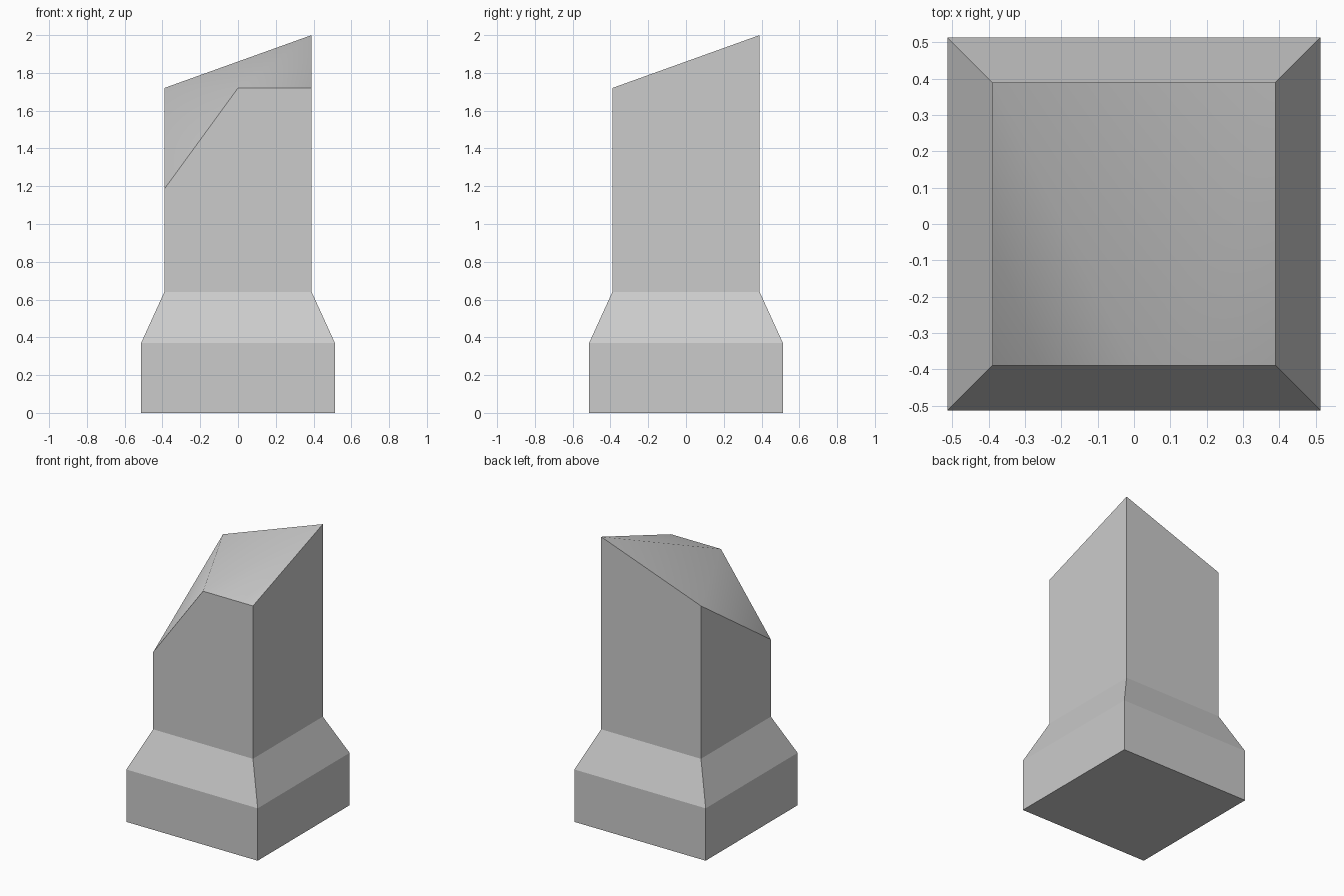
import bpy, bmesh

cube = bpy.data.objects.get("Cube")
if cube:
    bpy.data.objects.remove(cube, do_unlink=True)

stone = bpy.data.materials.new("light grey")
stone.use_nodes = True
grey = (0.6, 0.6, 0.6, 1)
stone.diffuse_color = grey
stone.node_tree.nodes["Principled BSDF"].inputs["Base Color"].default_value = grey

BASE, SHAFT = 0.513, 0.39        # half widths
SHOULDER, NECK = 0.37, 0.64      # heights
LOW, MID, PEAK = 1.185, 1.72, 2.0

bm = bmesh.new()


def ring(half, heights):
    """Square ring: front left of picture, front right, back right, back left."""
    corners = ((-1, -1), (1, -1), (1, 1), (-1, 1))
    return [bm.verts.new((x * half, y * half, z)) for (x, y), z in zip(corners, heights)]


# Plinth, sloping shoulder and shaft with an uneven top
rings = [ring(BASE, [0] * 4), ring(BASE, [SHOULDER] * 4),
         ring(SHAFT, [NECK] * 4), ring(SHAFT, (LOW, MID, PEAK, MID))]
front_mid = bm.verts.new((0, -SHAFT, MID))
bm.faces.new(rings[0][::-1])
for lower, upper in zip(rings, rings[1:]):
    for i in range(4):
        j = (i + 1) % 4
        loop = [lower[i], lower[j], upper[j], upper[i]]
        if upper is rings[-1] and i == 0:
            loop.insert(3, front_mid)
        bm.faces.new(loop)

# Slanted top: three facets fanned from the front edge, softly shaded together
top = rings[-1]
for a, b in zip(top[1:], top[2:] + top[:1]):
    bm.faces.new((front_mid, a, b)).smooth = True

# Crisp edges wherever the top meets the walls
for edge in bm.edges:
    edge.smooth = all(f.smooth for f in edge.link_faces)
bmesh.ops.recalc_face_normals(bm, faces=bm.faces)

mesh = bpy.data.meshes.new("slanted_pillar")
bm.to_mesh(mesh)
bm.free()
mesh.materials.append(stone)
pillar = bpy.data.objects.new("slanted_pillar", mesh)
bpy.context.collection.objects.link(pillar)
